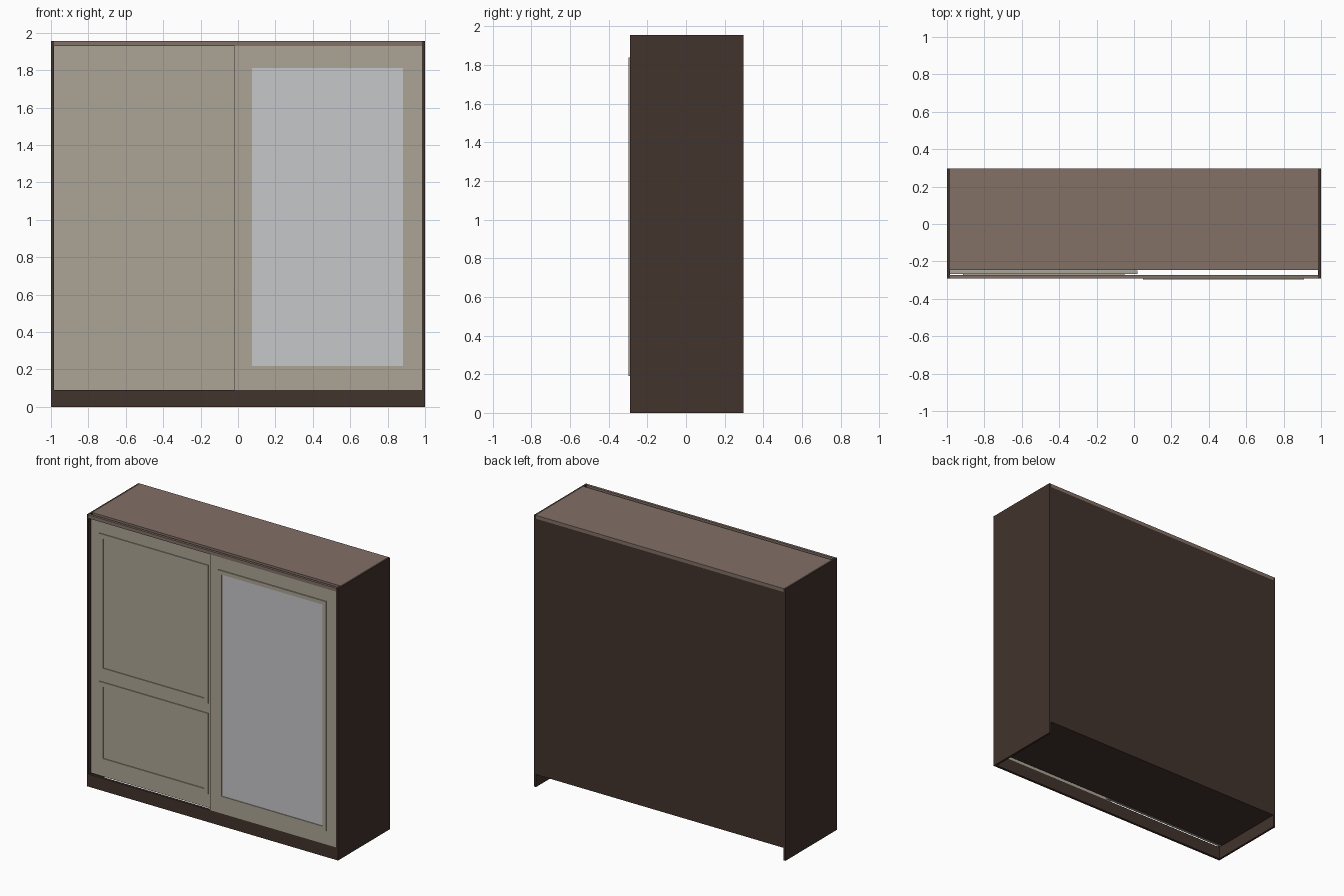
import bpy
import bmesh

cube = bpy.data.objects.get("Cube")
if cube:
    bpy.data.objects.remove(cube, do_unlink=True)


def make_material(name, srgb):
    """Flat material from an 0-255 sRGB colour, stored as linear values."""
    def linear(v):
        v /= 255
        return v / 12.92 if v <= 0.04045 else ((v + 0.055) / 1.055) ** 2.4
    color = (*[linear(v) for v in srgb], 1)
    mat = bpy.data.materials.new(name)
    mat.use_nodes = True
    mat.diffuse_color = color
    bsdf = mat.node_tree.nodes["Principled BSDF"]
    bsdf.inputs["Base Color"].default_value = color
    bsdf.inputs["Roughness"].default_value = 0.8
    return mat


dark_wood = make_material("dark brown wood", (66, 51, 44))
top_wood = make_material("warm brown wood", (130, 112, 102))
door_paint = make_material("beige door", (172, 165, 150))
mirror_glass = make_material("silver mirror", (198, 199, 202))


def add_object(name, bm, mat):
    bmesh.ops.recalc_face_normals(bm, faces=bm.faces)
    mesh = bpy.data.meshes.new(name)
    bm.to_mesh(mesh)
    bm.free()
    mesh.materials.append(mat)
    obj = bpy.data.objects.new(name, mesh)
    bpy.context.collection.objects.link(obj)
    return obj


def box(name, xs, ys, zs, mat):
    """Box spanning the given low/high pairs."""
    bm = bmesh.new()
    bmesh.ops.create_cube(bm, size=1)
    for v in bm.verts:
        v.co = [(lo + hi) / 2 + c * (hi - lo)
                for c, (lo, hi) in zip(v.co, (xs, ys, zs))]
    return add_object(name, bm, mat)


def frame(name, xs, ys, zs, width, mat):
    """Rectangular picture-frame moulding facing the front."""
    bm = bmesh.new()

    def loop(inset, y):
        x0, x1 = xs[0] + inset, xs[1] - inset
        z0, z1 = zs[0] + inset, zs[1] - inset
        return [bm.verts.new((x, y, z))
                for x, z in ((x0, z0), (x1, z0), (x1, z1), (x0, z1))]

    loops = [loop(0, ys[1]), loop(0, ys[0]), loop(width, ys[0]), loop(width, ys[1])]
    for a, b in zip(loops, loops[1:] + loops[:1]):
        for i in range(4):
            j = (i + 1) % 4
            bm.faces.new((a[i], a[j], b[j], b[i]))
    return add_object(name, bm, mat)


# Overall layout
front, back = -0.291, 0.298
height, base, ceiling = 1.955, 0.09, 1.93
inner = 0.985          # inner face of the side panels
rail = -0.273          # back of the front track
shelf_front = -0.246   # front edge of the top and bottom panels

# Carcass
for name, xs in (("right_side_panel", (-1, -inner)), ("left_side_panel", (inner, 1))):
    box(name, xs, (front, back), (0, height), dark_wood)
span = (-inner, inner)
box("back_panel", span, (back - 0.015, back), (base, ceiling), dark_wood)
box("bottom_panel", span, (shelf_front, back - 0.015), (base, base + 0.02), dark_wood)
box("plinth", span, (front, rail), (0, base), dark_wood)
box("top_panel", span, (shelf_front, back), (ceiling, height), top_wood)
box("top_fascia", span, (front, rail), (ceiling, height), top_wood)

# Rear sliding door with two framed panels
door_front = -0.266
box("right_door", (-inner, 0.02), (door_front, -0.248), (base, ceiling), door_paint)
for name, zs in (("upper_moulding", (0.84, 1.835)), ("lower_moulding", (0.19, 0.77))):
    frame(name, (-0.915, -0.05), (door_front - 0.006, door_front), zs, 0.032, door_paint)

# Front sliding door with framed mirror
box("left_door", (-0.02, inner), (front, rail), (base, ceiling), door_paint)
frame("mirror_moulding", (0.048, 0.91), (front - 0.007, front), (0.19, 1.84),
      0.028, door_paint)
box("mirror", (0.076, 0.882), (front - 0.002, front), (0.218, 1.826), mirror_glass)
